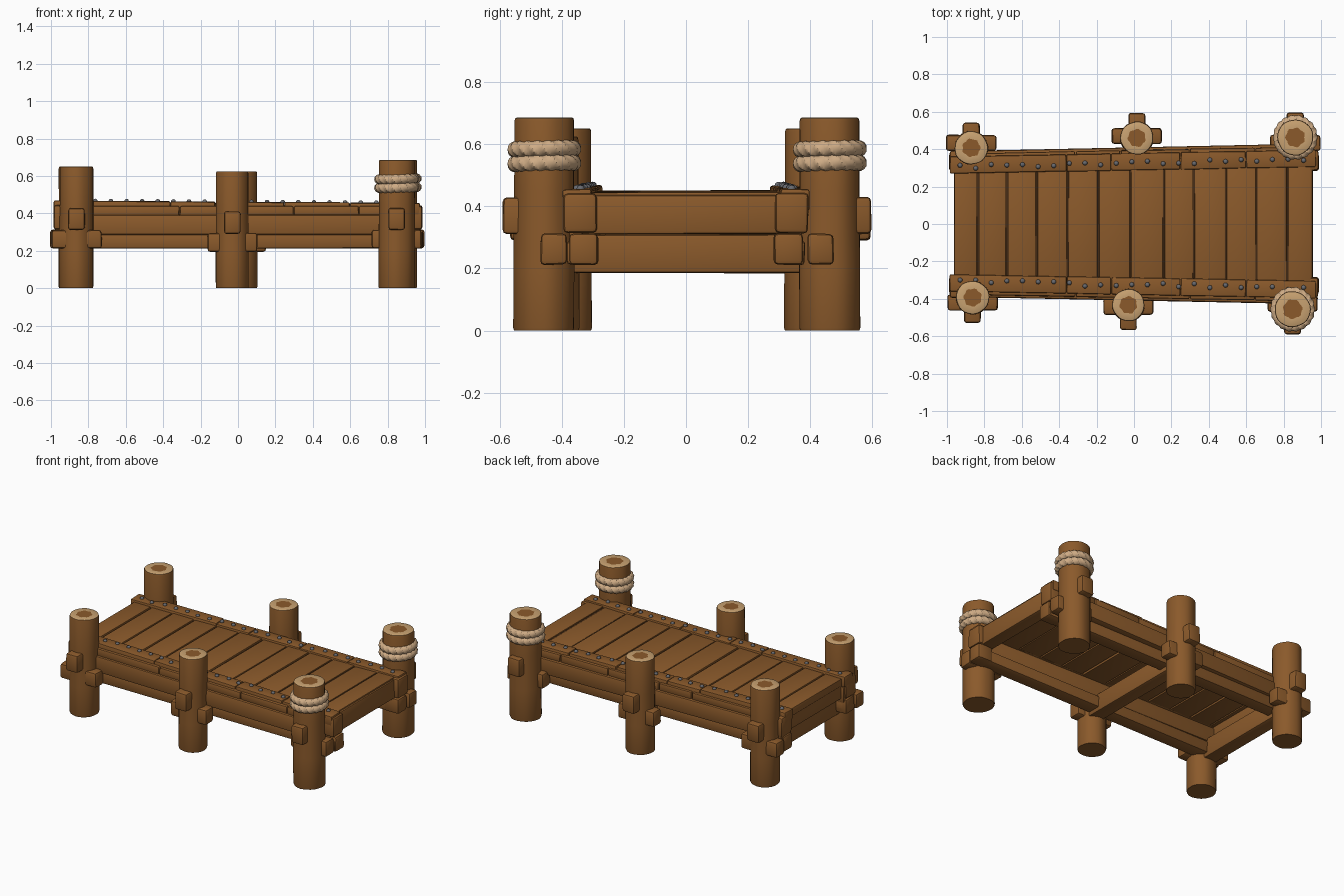
import bpy, bmesh, math, random
from mathutils import Vector, Matrix

if "Cube" in bpy.data.objects:
    bpy.data.objects.remove(bpy.data.objects["Cube"])

random.seed(4)


def material(name, rgb):
    m = bpy.data.materials.new(name)
    m.diffuse_color = (*rgb, 1)
    m.use_nodes = True
    m.node_tree.nodes["Principled BSDF"].inputs["Base Color"].default_value = m.diffuse_color
    return m


WOOD = material("brown wood", (0.258, 0.102, 0.024))
DARK = material("dark wood", (0.06, 0.025, 0.008))
CUT = material("pale cut wood", (0.58, 0.36, 0.165))
ROPE = material("rope tan", (0.62, 0.41, 0.235))
IRON = material("grey iron", (0.14, 0.145, 0.16))


def finish(name, bm, mats):
    bmesh.ops.recalc_face_normals(bm, faces=bm.faces)
    me = bpy.data.meshes.new(name)
    bm.to_mesh(me)
    bm.free()
    for m in mats:
        me.materials.append(m)
    ob = bpy.data.objects.new(name, me)
    bpy.context.collection.objects.link(ob)
    return ob


def timber(name, a, b, width, height, mat=WOOD, bevel=0.01, wobble=0.002):
    """Rounded, slightly uneven timber running from a to b."""
    a, b = Vector(a), Vector(b)
    along = b - a
    x = along.normalized()
    y = Vector((0, 0, 1)).cross(x).normalized()
    z = x.cross(y)
    bm = bmesh.new()
    bmesh.ops.create_cube(bm, size=1)
    frame = Matrix((x, y, z)).transposed()
    for v in bm.verts:
        local = Vector((v.co.x * along.length, v.co.y * width, v.co.z * height))
        local += Vector([random.uniform(-wobble, wobble) for _ in range(3)])
        v.co = (a + b) / 2 + frame @ local
    bm.normal_update()
    bmesh.ops.bevel(bm, geom=bm.edges[:], offset=bevel, segments=2,
                    profile=0.5, affect='EDGES')
    return finish(name, bm, [mat])


def post(name, cx, cy, r, h):
    """Uneven log with a pale ring and ragged brown heart on the sawn top."""
    n = 28
    phase = random.uniform(0, 6)
    profile = [(0.97, 0), (1.0, 0.008), (1.0, h * 0.3), (0.985, h * 0.65),
               (0.98, h - 0.01), (0.955, h - 0.002), (0.92, h), (0.52, h)]
    bm = bmesh.new()
    rings = []
    for k, (f, z) in enumerate(profile):
        ragged = 0.07 if k == len(profile) - 1 else 0.01
        ring = []
        for i in range(n):
            t = 2 * math.pi * i / n
            rr = r * f * (1 + 0.014 * math.sin(3 * t + phase + z * 3)
                          + ragged * math.sin(7 * t + phase))
            ring.append(bm.verts.new((cx + rr * math.cos(t), cy + rr * math.sin(t), z)))
        rings.append(ring)
    for k in range(len(rings) - 1):
        for i in range(n):
            j = (i + 1) % n
            face = bm.faces.new((rings[k][i], rings[k][j], rings[k + 1][j], rings[k + 1][i]))
            face.material_index = 1 if k >= 5 else 0
    bm.faces.new(rings[0])
    bm.faces.new(rings[-1])
    return finish(name, bm, [WOOD, CUT])


def rope_ring(name, cx, cy, z0, major, minor):
    """Torus whose section turns so the strands look twisted."""
    n, m, turns = 132, 15, 6
    bm = bmesh.new()
    grid = []
    for i in range(n):
        t = 2 * math.pi * i / n
        row = []
        for k in range(m):
            p = 2 * math.pi * k / m
            rr = minor * (0.93 + 0.08 * math.cos(3 * p + 3 * turns * t))
            d = major + rr * math.cos(p)
            row.append(bm.verts.new((cx + d * math.cos(t), cy + d * math.sin(t),
                                     z0 + rr * math.sin(p) + 0.003 * math.sin(t + cx))))
        grid.append(row)
    for i in range(n):
        for k in range(m):
            i2, k2 = (i + 1) % n, (k + 1) % m
            bm.faces.new((grid[i][k], grid[i2][k], grid[i2][k2], grid[i][k2]))
    return finish(name, bm, [ROPE])


# Posts with the pegs driven through them
posts = [("left", -0.87, 0.407, 0.091, 0.65), ("middle", 0.015, 0.46, 0.09, 0.625),
         ("right", 0.862, 0.463, 0.098, 0.685),
         ("left", -0.863, -0.393, 0.091, 0.65), ("middle", -0.03, -0.433, 0.088, 0.625),
         ("right", 0.848, -0.456, 0.098, 0.685)]
peg_shift = {"left": 0.027, "middle": 0.01, "right": -0.03}
for where, x, y, r, h in posts:
    s = 1 if y > 0 else -1
    label = ("back_" if s > 0 else "front_") + where
    post(label + "_post", x, y, r, h)
    zp = 0.35 if where == "middle" else 0.37
    timber(label + "_cross_peg", (x, y - s * 0.08, zp), (x, y + s * 0.134, zp),
           0.09, 0.12, bevel=0.014)
    py = y + s * peg_shift[where]
    zl = 0.245 if where == "middle" else 0.262
    timber(label + "_side_peg", (x - 0.134, py, zl), (x + 0.134, py, zl),
           0.085, 0.10, bevel=0.014)
    if where == "right":
        for k, z in enumerate((0.584, 0.538)):
            rope_ring(f"{label}_rope_{k}", x, y, z, 0.093, 0.027)

# Deck boards with dark seams set down between them
edges = [-0.965, -0.835, -0.68, -0.52, -0.355, -0.19, -0.02,
         0.16, 0.32, 0.49, 0.655, 0.82, 0.95]
for i, (x0, x1) in enumerate(zip(edges, edges[1:])):
    xc = (x0 + x1) / 2
    z = 0.421 - 0.004 * xc + random.uniform(-0.002, 0.002)
    half = 0.345 + 0.02 * xc
    timber(f"deck_board_{i}", (xc, -half, z), (xc, half, z),
           x1 - x0 - 0.009, 0.052, bevel=0.005, wobble=0.0015)
    if i:
        timber(f"deck_seam_{i}", (x0, -half, 0.43), (x0, half, 0.43),
               0.014, 0.016, DARK, bevel=0.001, wobble=0)

# Long side timbers, segmented caps and nails, on both sides
for s, side in ((1, "back"), (-1, "front")):
    timber(side + "_upper_beam", (-0.975, s * 0.333, 0.34), (0.9, s * 0.37, 0.34),
           0.115, 0.106)
    timber(side + "_lower_beam", (-0.97, s * 0.33, 0.25), (0.98, s * 0.335, 0.25),
           0.095, 0.076)
    cuts = [-0.985, -0.36, -0.12, 0.25, 0.6, 0.975]

    def cap_y(x):
        return s * (0.333 + 0.018 * x)

    for i, (x0, x1) in enumerate(zip(cuts, cuts[1:])):
        timber(f"{side}_cap_{i}", (x0, cap_y(x0), 0.427 - 0.006 * x0),
               (x1 - 0.003, cap_y(x1), 0.427 - 0.006 * x1), 0.092, 0.068, bevel=0.007)
        timber(f"{side}_outer_trim_{i}", (x0 + 0.05, s * (0.36 + 0.02 * x0), 0.413),
               (min(x1, 0.85) + 0.046, s * (0.36 + 0.02 * x1), 0.413),
               0.072, 0.052, bevel=0.008)
    # Squared beam heads at each end
    for e, end in ((-1, "left"), (1, "right")):
        timber(f"{side}_{end}_upper_head", (e * 0.87, s * 0.34, 0.378),
               (e * 0.985, s * 0.34, 0.378), 0.108, 0.128, bevel=0.014)
        timber(f"{side}_{end}_lower_head", (e * 0.88, s * 0.33, 0.262),
               (e * 0.988, s * 0.33, 0.262), 0.095, 0.10, bevel=0.014)
    # Domed nails
    bm = bmesh.new()
    for i in range(23):
        x = -0.93 + i * 0.0835
        spot = (x, cap_y(x) - s * random.uniform(-0.004, 0.02), 0.462 - 0.006 * x)
        bmesh.ops.create_uvsphere(bm, u_segments=10, v_segments=6, radius=0.013,
                                  matrix=Matrix.Translation(spot) @ Matrix.Diagonal((1, 1, 0.9, 1)))
    finish(side + "_nails", bm, [IRON])

# End boards and the lower cross beams between posts
for e, end in ((-1, "left"), (1, "right")):
    timber(end + "_end_beam", (e * 0.91, -0.34, 0.374), (e * 0.91, 0.34, 0.374),
           0.09, 0.126)
for name, x in (("left", -0.865), ("middle", -0.008)):
    timber(name + "_cross_beam", (x, -0.42, 0.247), (x, 0.42, 0.247), 0.095, 0.125)

# Smooth rounded surfaces, keep sharp edges
obs = [o for o in bpy.data.objects if o.type == 'MESH']
for o in obs:
    o.select_set(True)
bpy.context.view_layer.objects.active = obs[0]
bpy.ops.object.shade_smooth_by_angle(angle=math.radians(35))
